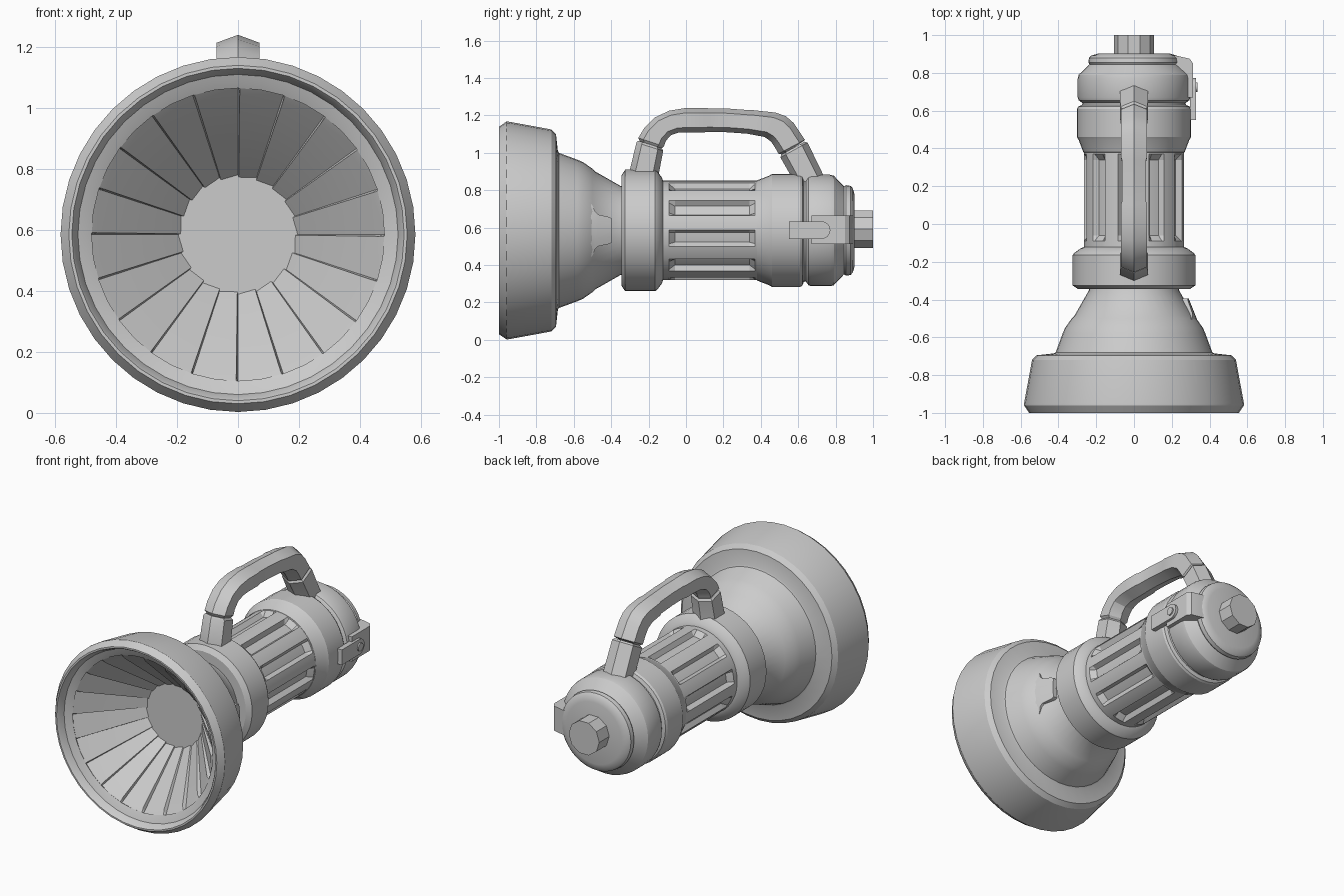
import bpy, bmesh, math
from math import sin, cos, pi, sqrt, radians

CZ = 0.585  # height of the lamp axis


def loft(name, rings, angle=30):
    """Closed solid skinned through rings of equal point count."""
    bm = bmesh.new()
    vs = [[bm.verts.new(p) for p in r] for r in rings]
    n = len(vs[0])
    for a, b in zip(vs, vs[1:]):
        for i in range(n):
            j = (i + 1) % n
            bm.faces.new((a[i], a[j], b[j], b[i]))
    bm.faces.new(vs[0])
    bm.faces.new(vs[-1])
    bmesh.ops.recalc_face_normals(bm, faces=bm.faces)
    me = bpy.data.meshes.new(name)
    bm.to_mesh(me)
    bm.free()
    ob = bpy.data.objects.new(name, me)
    bpy.context.collection.objects.link(ob)
    bpy.ops.object.select_all(action='DESELECT')
    ob.select_set(True)
    bpy.context.view_layer.objects.active = ob
    bpy.ops.object.shade_smooth_by_angle(angle=radians(angle))
    return ob


def polar(y, r, a, cz=CZ):
    return (r * cos(a), y, cz + r * sin(a))


def lathe(name, profile, n=40, cz=CZ, angle=30):
    return loft(name, [[polar(y, r, 2 * pi * i / n, cz) for i in range(n)]
                       for y, r in profile], angle)


def prism_x(name, pts, x0, x1):
    return loft(name, [[(x, y, z) for y, z in pts] for x in (x0, x1)])


# Lamp head: inner cavity, rim, stepped bell and neck
lathe("lamp_head", [(-0.5, 0.12), (-0.56, 0.24), (-0.90, 0.50), (-0.935, 0.48),
                    (-0.945, 0.50), (-0.955, 0.525), (-0.99, 0.538), (-1.0, 0.545),
                    (-1.0, 0.555), (-0.96, 0.582), (-0.95, 0.582), (-0.72, 0.54),
                    (-0.695, 0.515), (-0.685, 0.425), (-0.68, 0.415), (-0.58, 0.378),
                    (-0.55, 0.365), (-0.50, 0.33), (-0.485, 0.315), (-0.35, 0.238),
                    (-0.30, 0.235)])

# Reflector: twenty saw-tooth blades running down to a flat lens
BLADES = 20
rings = []
for y, ra, rb in [(-0.62, 0.196, 0.188), (-0.92, 0.485, 0.455), (-0.937, 0.49, 0.49),
                  (-0.90, 0.50, 0.50), (-0.58, 0.21, 0.21)]:
    ring = []
    for k in range(BLADES):
        a = pi / 2 + 2 * pi * k / BLADES
        ring += [polar(y, ra, a), polar(y, rb, a + 2 * pi / BLADES * 0.96)]
    rings.append(ring)
loft("reflector", rings, 15)

# Raised pad on the right side of the bell
rows = []
for y, hw in [(-0.55, 0.175), (-0.50, 0.135), (-0.485, 0.10), (-0.47, 0.085),
              (-0.41, 0.072), (-0.395, 0.062)]:
    R = 0.292 - 0.4 * (y + 0.4)
    ds = [hw * t for t in (-1, -0.5, 0, 0.5, 1)]
    rows.append([(sqrt(R * R - d * d), y, CZ + d) for d in ds]
                + [(0.15, y, CZ + d) for d in reversed(ds)])
loft("bell_pad", rows)

# Front collar
lathe("front_collar", [(-0.345, 0.22), (-0.345, 0.295), (-0.325, 0.325),
                       (-0.165, 0.325), (-0.155, 0.318), (-0.13, 0.285), (-0.12, 0.26)])

# Fluted battery barrel
FLUTES, OFF = 10, radians(-9)
rings = []
for y, depth in [(-0.2, 0), (-0.09, 0), (-0.06, 0.03), (0.34, 0.03), (0.37, 0), (0.5, 0)]:
    ring = []
    for k in range(FLUTES):
        for f, d in [(-0.4, 0), (-0.27, 0), (-0.18, 1), (0, 1), (0.18, 1), (0.27, 0), (0.4, 0)]:
            ring.append(polar(y, 0.266 - depth * d, OFF + 2 * pi * (k + f) / FLUTES))
    rings.append(ring)
loft("barrel", rings, 25)

# Rear ring, seam, end cap
lathe("rear_ring", [(0.375, 0.25), (0.38, 0.268), (0.445, 0.293), (0.46, 0.302),
                    (0.61, 0.302), (0.622, 0.295), (0.63, 0.275), (0.65, 0.27), (0.66, 0.2)])
lathe("end_cap", [(0.63, 0.2), (0.642, 0.275), (0.655, 0.293), (0.67, 0.298),
                  (0.77, 0.298), (0.79, 0.293), (0.845, 0.235), (0.855, 0.242),
                  (0.88, 0.238), (0.892, 0.225), (0.902, 0.19)])
lathe("tail_knob", [(0.88, 0.105), (1.0, 0.105)], 10, 0.592)


# Carry handle: hexagonal section between an outer and an inner edge line
def handle_part(name, spans):
    rings = []
    for (oy, oz), (iy, iz), w in spans:
        def at(x, t):
            return (x, oy + (iy - oy) * t, oz + (iz - oz) * t)
        rings.append([at(0, 0), at(w, 0.2), at(w, 0.8), at(0, 1), at(-w, 0.8), at(-w, 0.2)])
    return loft(name, rings, 25)


handle_part("handle_front_foot", [((-0.305, 0.85), (-0.145, 0.85), 0.075),
                                  ((-0.30, 0.91), (-0.143, 0.90), 0.075),
                                  ((-0.265, 1.055), (-0.122, 1.01), 0.072),
                                  ((-0.257, 1.065), (-0.13, 1.025), 0.062)])
handle_part("handle_rear_foot", [((0.755, 0.84), (0.585, 0.82), 0.075),
                                 ((0.735, 0.88), (0.565, 0.87), 0.075),
                                 ((0.65, 1.055), (0.505, 0.975), 0.072),
                                 ((0.635, 1.06), (0.51, 0.99), 0.062)])
handle_part("handle_grip", [((-0.245, 1.06), (-0.135, 1.02), 0.055),
                            ((-0.255, 1.08), (-0.118, 1.035), 0.07),
                            ((-0.225, 1.13), (-0.107, 1.065), 0.07),
                            ((-0.165, 1.19), (-0.08, 1.095), 0.07),
                            ((-0.09, 1.225), (-0.04, 1.108), 0.07),
                            ((0.0, 1.24), (0.0, 1.11), 0.07),
                            ((0.10, 1.24), (0.10, 1.11), 0.07),
                            ((0.12, 1.238), (0.12, 1.112), 0.064),
                            ((0.22, 1.237), (0.22, 1.11), 0.064),
                            ((0.34, 1.228), (0.33, 1.102), 0.064),
                            ((0.36, 1.228), (0.35, 1.098), 0.07),
                            ((0.48, 1.215), (0.42, 1.085), 0.07),
                            ((0.535, 1.195), (0.455, 1.06), 0.07),
                            ((0.575, 1.16), (0.475, 1.03), 0.07),
                            ((0.635, 1.07), (0.495, 0.995), 0.07),
                            ((0.625, 1.06), (0.52, 0.99), 0.055)])

# Latch on the right side: bracket, lever with rounded end, pivot pin
bracket = [(0.15, 0.67), (0.312, 0.67), (0.312, 0.85), (0.295, 0.875), (0.22, 0.892), (0.15, 0.892)]
loft("latch_bracket", [[(x, y, z) for x, y in bracket] for z in (0.512, 0.665)])
arc = [(0.725 + 0.047 * cos(a), 0.587 + 0.047 * sin(a))
       for a in [pi * (i / 8 - 0.5) for i in range(9)]]
prism_x("latch_lever", [(0.55, 0.634), (0.55, 0.54)] + arc, 0.296, 0.328)
pin = [(0.725 + 0.025 * cos(a), 0.587 + 0.025 * sin(a))
       for a in [2 * pi * i / 16 for i in range(16)]]
prism_x("latch_pin", pin, 0.28, 0.336)
